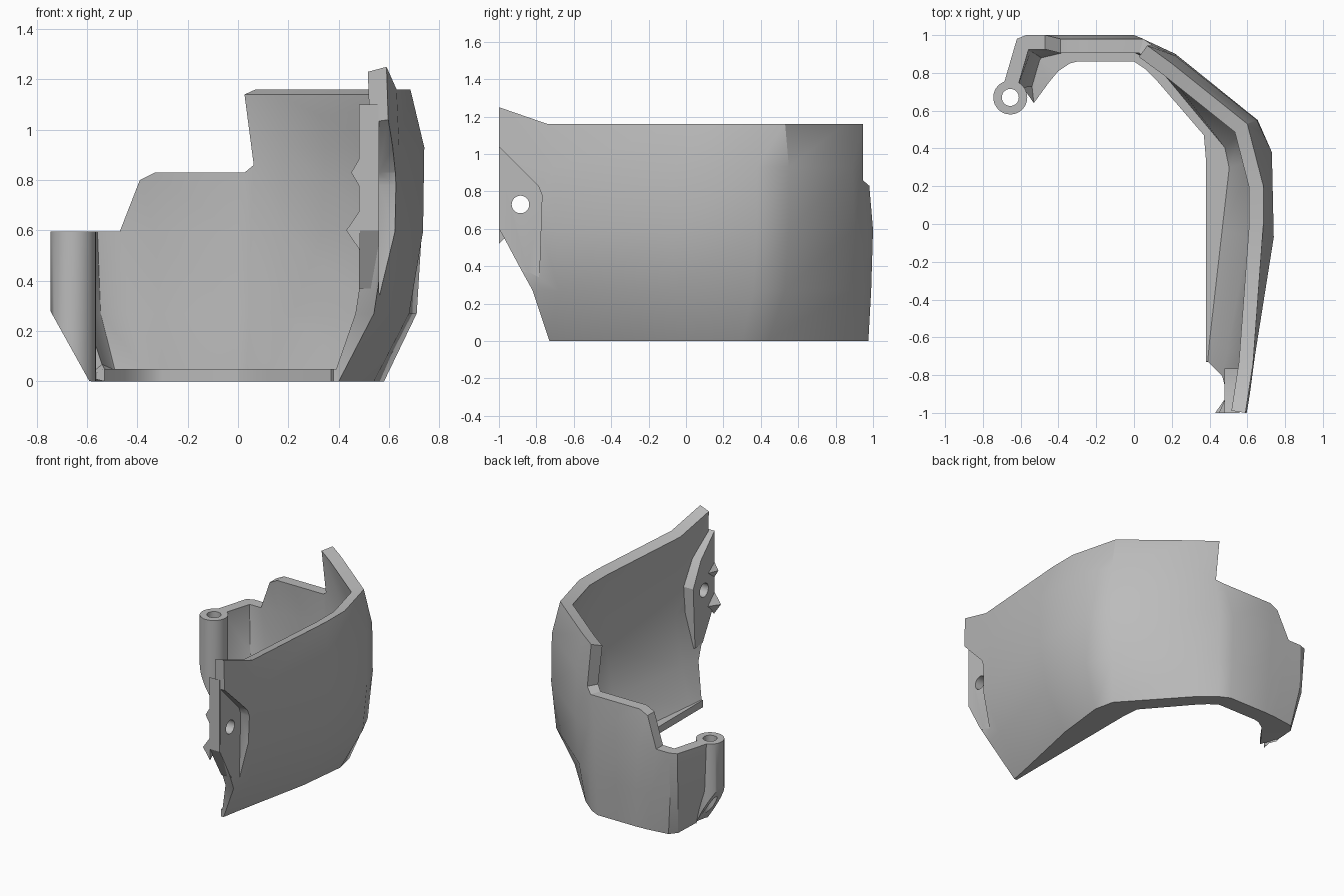
import bpy
import bmesh
from math import pi
from mathutils import Vector, Matrix

if "Cube" in bpy.data.objects:
    bpy.data.objects.remove(bpy.data.objects["Cube"])

WALL = 0.075
CHAMFER_X = -0.59

grey = bpy.data.materials.new("plain grey")
grey.use_nodes = True
grey.diffuse_color = (0.5, 0.5, 0.5, 1)
grey.node_tree.nodes["Principled BSDF"].inputs["Base Color"].default_value = (0.5, 0.5, 0.5, 1)


def finish(name, bm):
    """Turn a bmesh into a named object with consistent normals."""
    bmesh.ops.recalc_face_normals(bm, faces=bm.faces)
    mesh = bpy.data.meshes.new(name)
    bm.to_mesh(mesh)
    bm.free()
    mesh.materials.append(grey)
    obj = bpy.data.objects.new(name, mesh)
    bpy.context.collection.objects.link(obj)
    return obj


def activate(obj):
    bpy.ops.object.select_all(action='DESELECT')
    obj.select_set(True)
    bpy.context.view_layer.objects.active = obj


def smooth(obj, angle):
    activate(obj)
    bpy.ops.object.shade_smooth_by_angle(angle=angle)


def cut(target, cutter):
    """Subtract the cutter from the target, then discard it."""
    cutter.hide_render = True
    activate(target)
    mod = target.modifiers.new("cut", 'BOOLEAN')
    mod.operation = 'DIFFERENCE'
    mod.solver = 'EXACT'
    mod.object = cutter
    bpy.ops.object.modifier_apply(modifier=mod.name)
    bpy.data.objects.remove(cutter)


def plate(name, outline, x0, x1):
    """Extrude a y-z outline along x."""
    bm = bmesh.new()
    near = [bm.verts.new((x0, y, z)) for y, z in outline]
    far = [bm.verts.new((x1, y, z)) for y, z in outline]
    bm.faces.new(near)
    bm.faces.new(far)
    for i in range(len(near)):
        j = (i + 1) % len(near)
        bm.faces.new((near[i], near[j], far[j], far[i]))
    return finish(name, bm)


def cylinder(name, centre, radius, depth, axis='Z'):
    bm = bmesh.new()
    turn = Matrix.Rotation(pi / 2, 4, 'Y') if axis == 'X' else Matrix()
    bmesh.ops.create_cone(bm, cap_ends=True, segments=32, radius1=radius, radius2=radius,
                          depth=depth, matrix=Matrix.Translation(centre) @ turn)
    return finish(name, bm)


def chamfer(x, z):
    """Slanted underside below the screw post."""
    return max(z, (CHAMFER_X - x) * 1.8)


def inward(row, i, t):
    """Mitred offset towards the inside of an open plan outline."""
    p = Vector(row[i])
    dirs = []
    if i > 0:
        dirs.append((p - Vector(row[i - 1])).normalized())
    if i < len(row) - 1:
        dirs.append((Vector(row[i + 1]) - p).normalized())
    normals = [Vector((-d.y, d.x)) for d in dirs]
    n = sum(normals, Vector((0, 0))).normalized()
    return p + n * t / max(n.dot(normals[0]), 0.6)


# Plan outlines of the shell, from the front end round to the screw post
base = [(.40, -.73), (.42, -.62), (.54, -.05), (.58, .30), (.55, .44), (.18, .85), (.07, .94),
        (0, .975), (-.3, .975), (-.38, .97), (-.53, .95), (-.57, .9), (-.6, .74)]
belly = [(.54, -.82), (.57, -.68), (.68, -.07), (.71, .36), (.63, .53), (.21, .88), (.08, .955),
         (0, .99), (-.31, .99), (-.42, .99), (-.57, .99), (-.61, .96), (-.68, .74)]
middle = [(.59, -1), (.635, -.7), (.735, -.07), (.73, .38), (.655, .55), (.22, .9), (.08, .965),
          (0, 1), (-.33, 1), (-.47, 1), (-.57, 1), (-.62, .98), (-.69, .74)]
shoulder = [(.6, -1), (.64, -.7), (.74, -.07), (.73, .38), (.65, .55), (.22, .89), (.1, .945),
            (.05, .98), (-.33, .98), (-.39, .98)]
rim = [(.59, -1), (.63, -.74), (.685, 0), (.685, .2), (.6, .53), (.2, .85), (.07, .945)]
ledge = [(.38, -.73), (.38, -.62), (.38, -.05), (.38, .35), (.37, .47), (.12, .76), (.06, .82),
         (0, .86), (-.3, .86), (-.34, .85), (-.4, .81), (-.45, .75), (-.53, .64)]
rows = [base, belly, middle, shoulder, rim]
last = len(base) - 1


def height(r, i):
    if r == 3:
        return .93 if i < 6 else (.86 if i == 6 else (.8 if i == 9 else .83))
    if r == 4:
        return 1.25 if i == 0 else 1.16
    return (0, .27, .595)[r]


# Shell wall with its inner ledge
bm = bmesh.new()
outer, inner, lip_top, lip_low = {}, {}, [], []
for r, row in enumerate(rows):
    for i, (x, y) in enumerate(row):
        z = chamfer(x, height(r, i))
        outer[i, r] = bm.verts.new((x, y, z))
        t = WALL
        if r == 0:
            t = min(t, (Vector(ledge[i]) - Vector(row[i])).length * .5)
            z += .05
        q = inward(row, i, t)
        inner[i, r] = bm.verts.new((q.x, q.y, z - (.02 if r == 4 else 0)))
for x, y in ledge:
    lip_top.append(bm.verts.new((x, y, .05)))
    lip_low.append(bm.verts.new((x, y, 0)))

tops = [4 if i < 6 else 3 if i < 9 else 2 for i in range(last)]
for i, top in enumerate(tops):
    j = i + 1
    for r in range(top):
        for side in (outer, inner):
            bm.faces.new((side[i, r], side[j, r], side[j, r + 1], side[i, r + 1]))
    bm.faces.new((outer[i, top], outer[j, top], inner[j, top], inner[i, top]))
    bm.faces.new((inner[i, 0], inner[j, 0], lip_top[j], lip_top[i]))
    bm.faces.new((lip_top[i], lip_top[j], lip_low[j], lip_low[i]))
    bm.faces.new((lip_low[i], lip_low[j], outer[j, 0], outer[i, 0]))
# Close the two ends and the steps in the rim
bounds = [0] + tops + [0]
for i in range(last + 1):
    low, high = sorted(bounds[i:i + 2])
    for r in range(low, high):
        bm.faces.new((outer[i, r], outer[i, r + 1], inner[i, r + 1], inner[i, r]))
for i in (0, last):
    bm.faces.new((outer[i, 0], inner[i, 0], lip_top[i], lip_low[i]))
shell = finish("shell_wall", bm)

# Recess on the outside of the front end
recess = [(-1.1, 1.14), (-1, 1.04), (-.79, .83), (-.77, .78), (-.785, .34), (-1.1, .5)]
cut(shell, plate("recess_cutter", recess, .56, .9))

# Thickened mounting pad behind the recess
pad_outline = [(-1, 1.1), (-1, .6), (-.87, .37), (-.785, .36), (-.765, .78), (-.85, .95)]
pad = plate("mounting_pad", pad_outline, .48, .559)
for part in (shell, pad):
    cut(part, cylinder("bolt_hole_cutter", (.52, -.885, .73), .047, .5, 'X'))
smooth(shell, .5)
smooth(pad, .5)

# Pointed teeth on the inner front edge
for name, tip, z, half in (("lower_tooth", .43, .6, .08), ("upper_tooth", .45, .83, .06)):
    bm = bmesh.new()
    for co in ((tip, -1, z), (.485, -1, z - half), (.485, -1, z + half), (.485, -.92, z)):
        bm.verts.new(co)
    bmesh.ops.convex_hull(bm, input=bm.verts)
    finish(name, bm)

# Screw post with a slanted foot
post = cylinder("screw_post", (-.655, .67, .2975), .09, .595)
for v in post.data.vertices:
    if v.co.z < .1:
        v.co.z = chamfer(v.co.x, 0)
cut(post, cylinder("screw_hole_cutter", (-.655, .67, .3), .045, 2))
smooth(post, .6)
